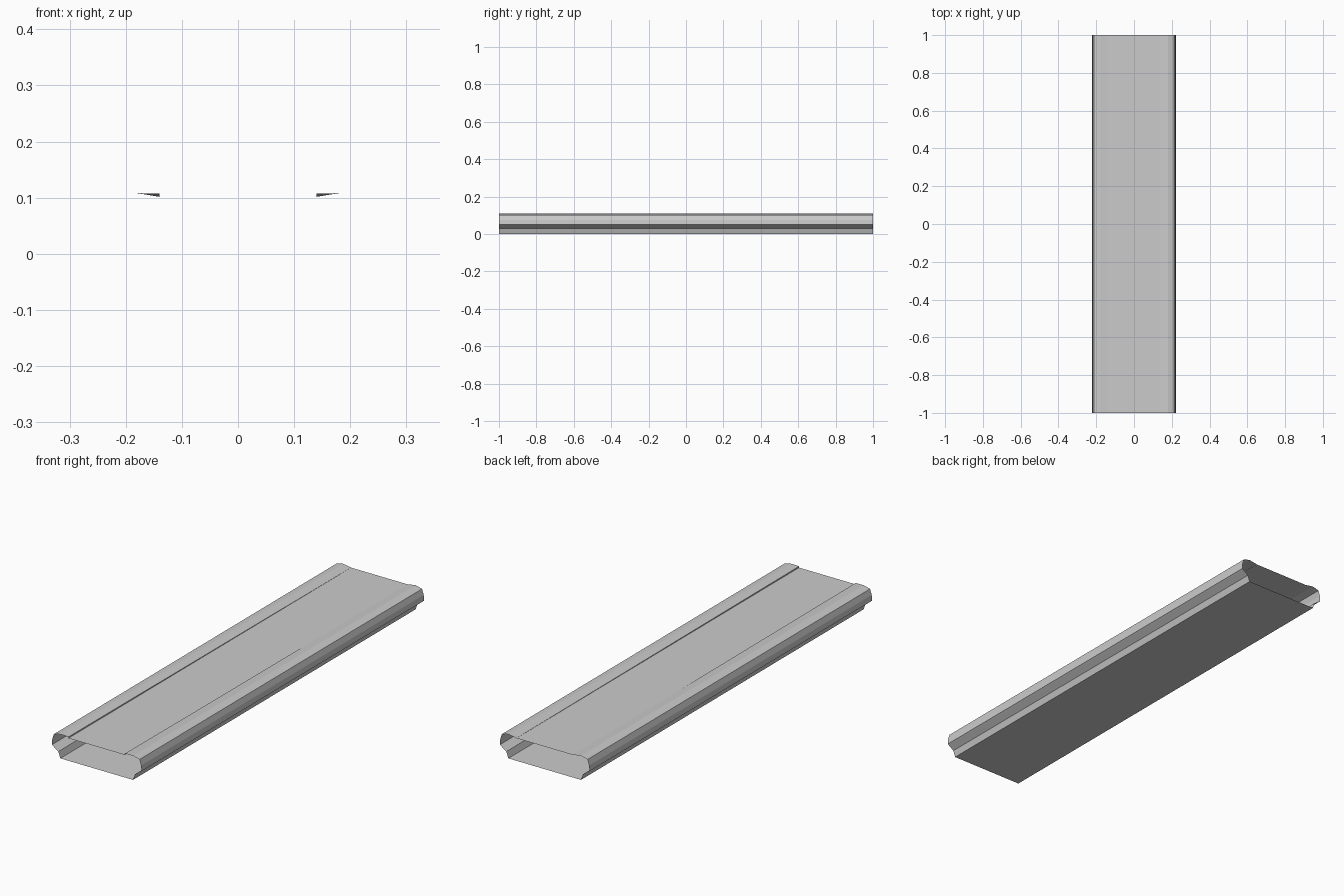
import bpy, bmesh

if "Cube" in bpy.data.objects:
    bpy.data.objects.remove(bpy.data.objects["Cube"])

# Open-ended tray: half cross-section from bottom corner to inner rail edge (x, z)
HALF = [(0.18, 0), (0.19, 0.028), (0.215, 0.045), (0.222, 0.05),
        (0.22, 0.075), (0.212, 0.1), (0.18, 0.108)]
PLATE_X, PLATE_Z, RAIL_Z = 0.14, 0.101, 0.107


def strip(bm, front, back):
    """Bridge two matching point rows, at y=-1 and y=1."""
    a = [bm.verts.new((x, -1, z)) for x, z in front]
    b = [bm.verts.new((x, 1, z)) for x, z in back]
    for i in range(len(a) - 1):
        bm.faces.new((a[i], a[i + 1], b[i + 1], b[i]))


def make(name, rows):
    bm = bmesh.new()
    for front, back in rows:
        strip(bm, front, back)
    bmesh.ops.remove_doubles(bm, verts=bm.verts, dist=1e-5)
    bmesh.ops.recalc_face_normals(bm, faces=bm.faces)
    me = bpy.data.meshes.new(name)
    bm.to_mesh(me)
    bm.free()
    ob = bpy.data.objects.new(name, me)
    bpy.context.collection.objects.link(ob)
    return ob


# Side walls and rails: inner rail lip rises toward the front
inner = (PLATE_X, PLATE_Z)
lip = (PLATE_X, RAIL_Z)
right_f, right_b = HALF + [lip], HALF + [(PLATE_X, PLATE_Z + 0.0005)]
mirror = lambda pts: [(-x, z) for x, z in reversed(pts)]

# Full loop: floor, right wall, top plate with lip steps, left wall
front = right_f + [inner] + mirror(right_f + [inner]) + [HALF[0]]
back = right_b + [inner] + mirror(right_b + [inner]) + [HALF[0]]
make("hollow_plank", [(front, back)])
